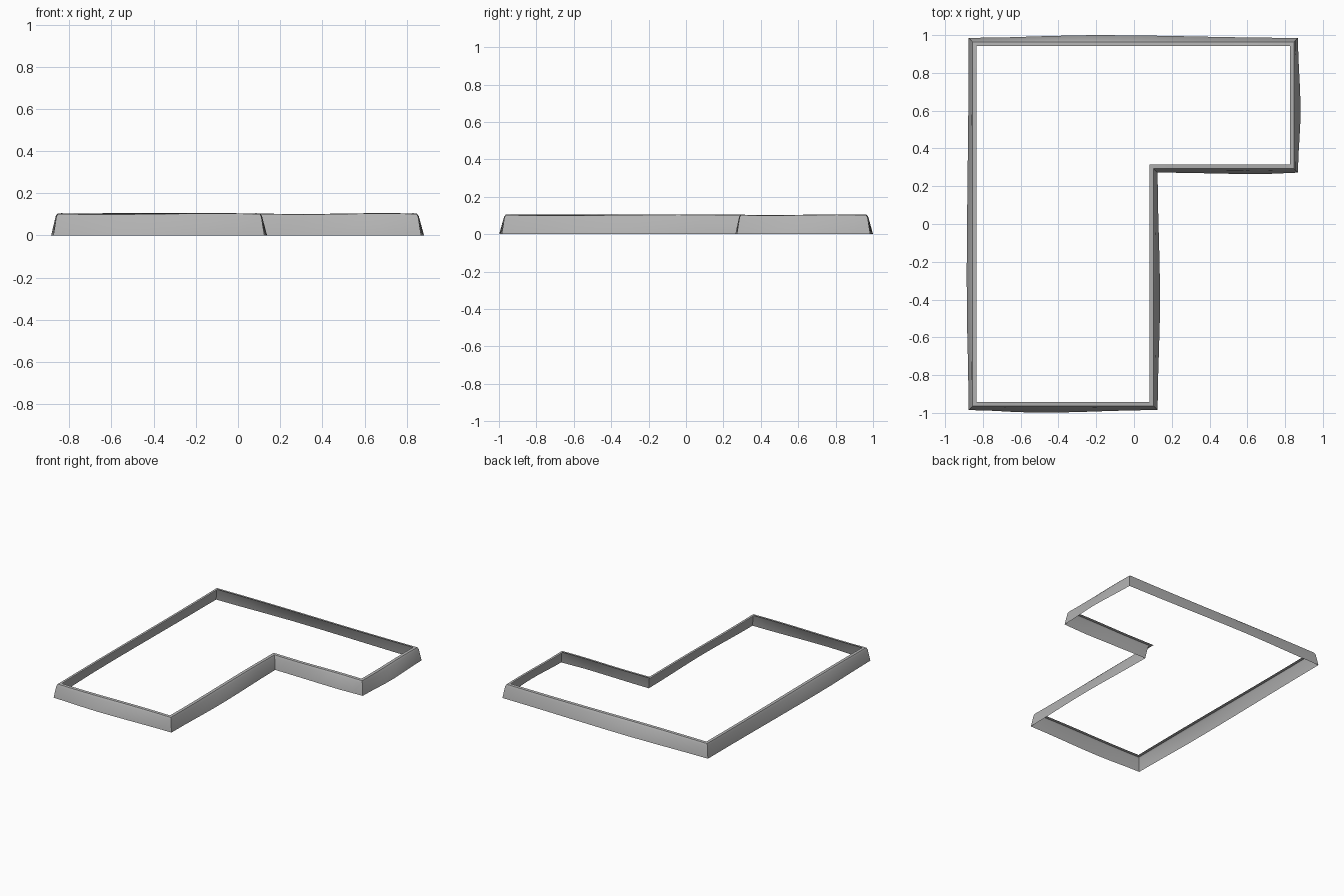
import bpy, bmesh, math
from mathutils import Vector

cube = bpy.data.objects.get("Cube")
if cube:
    bpy.data.objects.remove(cube, do_unlink=True)

stone = bpy.data.materials.new("warm_free_grey")
stone.name = "plain_grey"
stone.use_nodes = True
grey = (0.45, 0.45, 0.45, 1)
stone.diffuse_color = grey
stone.node_tree.nodes["Principled BSDF"].inputs["Base Color"].default_value = grey

# Plan of the kerb, counter-clockwise: corner, then the foot bulge
# (position along the side, amount) of the side that starts there
sides = [
    ((-0.875, -0.985), 0.37, 0.014),
    ((0.125, -0.985), 0.47, 0.013),
    ((0.125, 0.272), 0.75, 0.008),
    ((0.868, 0.272), 0.46, 0.014),
    ((0.868, 0.985), 0.61, 0.015),
    ((-0.875, 0.985), 0.69, 0.011),
]
# Open shell section from the foot to the inner lip: inset, height, wave, bulge share
section = [(0, 0, 0, 1), (0.014, 0.088, 0.006, 0.25),
           (0.021, 0.102, 0.002, 0), (0.042, 0.104, 0.002, 0)]
STEPS = 8


def outward(i):
    a, b = (Vector(sides[k % len(sides)][0]) for k in (i, i + 1))
    d = (b - a).normalized()
    return Vector((d.y, -d.x))


def bump(t, peak):
    """Rises from 0 at both ends to 1 at the peak."""
    u = t / peak if t < peak else (1 - t) / (1 - peak)
    return u * u * (3 - 2 * u)


# Sweep the section round the plan with mitred corners
bm = bmesh.new()
columns = []
for i, (corner, peak, amount) in enumerate(sides):
    a = Vector(corner)
    b = Vector(sides[(i + 1) % len(sides)][0])
    n = outward(i)
    for s in range(STEPS):
        t = s / STEPS
        p = a.lerp(b, t)
        out = n + outward(i - 1) if s == 0 else n
        column = []
        for inset, z, wave, share in section:
            q = p - out * inset + n * amount * share * bump(t, peak)
            z -= wave * math.sin(math.tau * t)
            column.append(bm.verts.new((q.x, q.y, z)))
        columns.append(column)
for i, c in enumerate(columns):
    d = columns[(i + 1) % len(columns)]
    for k in range(len(section) - 1):
        bm.faces.new((c[k], d[k], d[k + 1], c[k + 1]))

mesh = bpy.data.meshes.new("kerb_frame")
bm.to_mesh(mesh)
bm.free()
mesh.materials.append(stone)
kerb = bpy.data.objects.new("kerb_frame", mesh)
bpy.context.collection.objects.link(kerb)
bpy.context.view_layer.objects.active = kerb
kerb.select_set(True)
bpy.ops.object.shade_smooth_by_angle(angle=math.radians(35))
